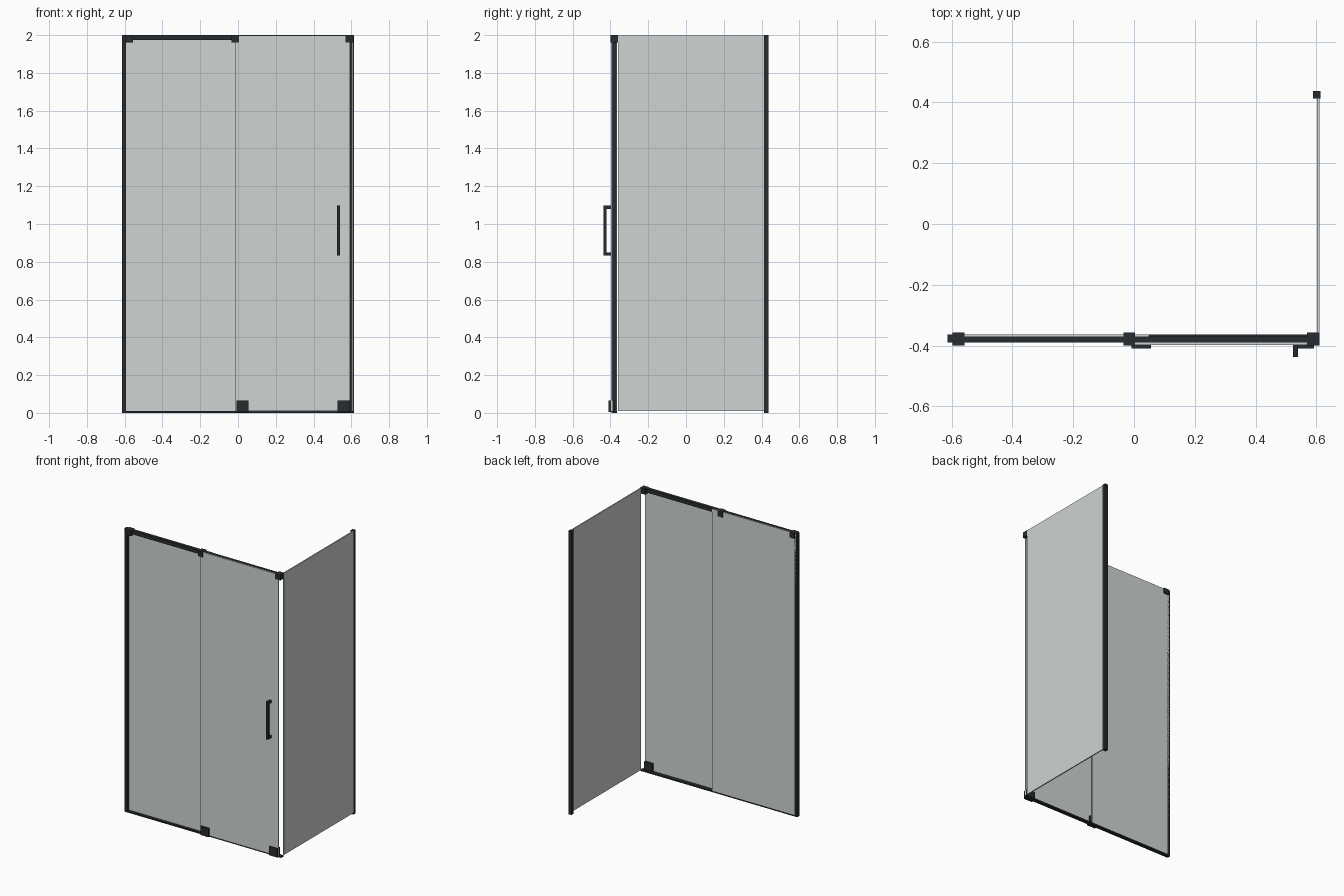
import bpy, bmesh
from mathutils import Vector

if "Cube" in bpy.data.objects:
    bpy.data.objects.remove(bpy.data.objects["Cube"])


def material(name, rgb):
    m = bpy.data.materials.new(name)
    m.diffuse_color = (*rgb, 1)
    m.use_nodes = True
    m.node_tree.nodes["Principled BSDF"].inputs["Base Color"].default_value = m.diffuse_color
    return m


BLACK = material("black_metal", (0.022, 0.025, 0.028))
GLASS = material("pale_glass", (0.62, 0.66, 0.65))


def boxes(name, parts, mat):
    """One object from boxes given as (x0, x1, y0, y1, z0, z1)."""
    bm = bmesh.new()
    for x0, x1, y0, y1, z0, z1 in parts:
        size = Vector((x1 - x0, y1 - y0, z1 - z0))
        mid = Vector((x0 + x1, y0 + y1, z0 + z1)) / 2
        for v in bmesh.ops.create_cube(bm, size=1)["verts"]:
            v.co = v.co * size + mid
    me = bpy.data.meshes.new(name)
    bm.to_mesh(me)
    bm.free()
    me.materials.append(mat)
    ob = bpy.data.objects.new(name, me)
    bpy.context.collection.objects.link(ob)
    return ob


# Planes across the front: door, rail gap, fixed pane
DOOR_F, RAIL_F, RAIL_B, FIXED_B = -0.398, -0.390, -0.371, -0.364
H = 2.0

# Glass panes
boxes("fixed_glass", [(-0.605, 0.05, RAIL_B, FIXED_B, 0.01, H - 0.002)], GLASS)
boxes("door_glass", [(-0.015, 0.593, DOOR_F, RAIL_F, 0.01, H - 0.002)], GLASS)
boxes("side_glass", [(0.603, 0.611, -0.36, 0.425, 0.01, H - 0.002)], GLASS)

# Wall posts
boxes("front_wall_post", [(-0.613, -0.592, RAIL_F, FIXED_B, 0, H)], BLACK)
boxes("side_wall_post", [(0.589, 0.613, 0.413, 0.437, 0, H)], BLACK)

# Top rail between the panes, and floor strip
boxes("top_rail", [(-0.60, 0.605, RAIL_F, RAIL_B, 1.973, H)], BLACK)
boxes("floor_strip", [(-0.613, 0.611, RAIL_F, FIXED_B, 0, 0.01)], BLACK)

# Clamp blocks along the top rail
for name, x0, x1 in (("wall_clamp", -0.597, -0.557),
                     ("middle_clamp", -0.034, 0.004),
                     ("corner_clamp", 0.570, 0.611)):
    boxes(name, [(x0, x1, -0.400, -0.357, 1.962, H)], BLACK)

# Door guides at the floor: a plate on each face of the door
for name, x0 in (("middle_guide", -0.008), ("corner_guide", 0.528)):
    x1 = x0 + 0.064
    boxes(name, [(x0, x1, -0.409, DOOR_F, 0.005, 0.066),
                 (x0, x1, RAIL_F, -0.377, 0.005, 0.066),
                 (x0, x1, DOOR_F, RAIL_F, 0.002, 0.010)], BLACK)

# Door handle: grip bar with two standoffs
boxes("door_handle",
      [(0.523, 0.540, -0.437, -0.421, 0.833, 1.097)] +
      [(0.523, 0.540, -0.421, DOOR_F, z, z + 0.017) for z in (0.833, 1.080)],
      BLACK)
